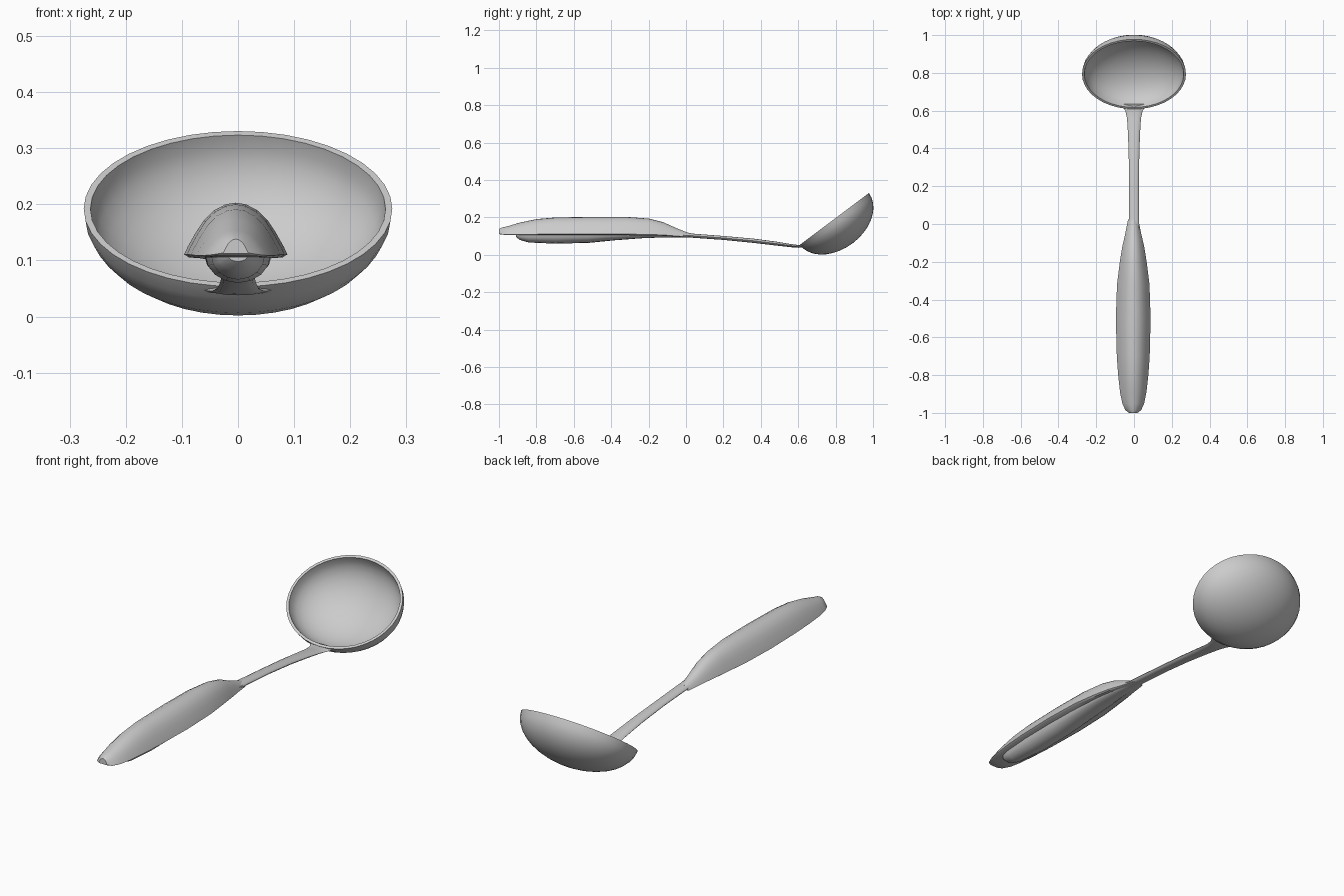
import bpy, bmesh, math
from mathutils import Vector

if "Cube" in bpy.data.objects:
    bpy.data.objects.remove(bpy.data.objects["Cube"])


def finish(name, bm, angle=35):
    bmesh.ops.recalc_face_normals(bm, faces=bm.faces)
    mesh = bpy.data.meshes.new(name)
    bm.to_mesh(mesh)
    bm.free()
    ob = bpy.data.objects.new(name, mesh)
    bpy.context.collection.objects.link(ob)
    bpy.ops.object.select_all(action='DESELECT')
    bpy.context.view_layer.objects.active = ob
    ob.select_set(True)
    bpy.ops.object.shade_smooth_by_angle(angle=math.radians(angle))
    return ob


def loft(name, rings):
    """Skin closed rings of equal length and cap both ends."""
    bm = bmesh.new()
    loops = [[bm.verts.new(p) for p in ring] for ring in rings]
    n = len(loops[0])
    for a, b in zip(loops, loops[1:]):
        for i in range(n):
            j = (i + 1) % n
            bm.faces.new((a[i], a[j], b[j], b[i]))
    bm.faces.new(loops[0])
    bm.faces.new(loops[-1])
    return finish(name, bm)


# Bowl: tilted half ellipsoid with a thin wall and an open top
centre = Vector((0, 0.793, 0.192))
along = Vector((0, 0.80, 0.60))
down = Vector((0, 0.60, -0.80))
SEG, ROWS, WALL = 40, 9, 0.012


def bowl_point(inset, row, seg):
    lat = row / ROWS * math.pi / 2
    t = seg / SEG * math.tau
    r = math.cos(lat)
    return (centre + Vector((1, 0, 0)) * (0.275 - inset) * r * math.cos(t)
            + along * (0.231 - inset) * r * math.sin(t)
            + down * (0.163 - inset) * math.sin(lat))


bm = bmesh.new()
shells = []
for inset in (0, WALL):
    rows = [[bm.verts.new(bowl_point(inset, r, s)) for s in range(SEG)] for r in range(ROWS)]
    pole = bm.verts.new(bowl_point(inset, ROWS, 0))
    for s in range(SEG):
        k = (s + 1) % SEG
        for a, b in zip(rows, rows[1:]):
            bm.faces.new((a[s], a[k], b[k], b[s]))
        bm.faces.new((rows[-1][s], rows[-1][k], pole))
    shells.append(rows[0])
for s in range(SEG):
    k = (s + 1) % SEG
    bm.faces.new((shells[0][s], shells[0][k], shells[1][k], shells[1][s]))
finish("bowl", bm)

# Neck: slim flattened bar, flaring where it meets the bowl
# y, half width, bottom z, top z
neck = [(-0.06, 0.028, 0.095, 0.120), (0.03, 0.027, 0.092, 0.114),
        (0.20, 0.026, 0.080, 0.101), (0.36, 0.028, 0.064, 0.087),
        (0.48, 0.032, 0.050, 0.071), (0.56, 0.037, 0.041, 0.058),
        (0.60, 0.046, 0.038, 0.053), (0.635, 0.068, 0.040, 0.054)]
rings = []
for y, w, lo, hi in neck:
    mid, h = (lo + hi) / 2, (hi - lo) / 2
    rings.append([(w * math.cos(i * math.tau / 12), y, mid + h * math.sin(i * math.tau / 12))
                  for i in range(12)])
loft("neck", rings)

# Grip: domed upper shell with a flat underside
# y, half width, bottom z, top z
grip = [(-1.0, 0.022, 0.112, 0.138), (-0.985, 0.042, 0.108, 0.146),
        (-0.95, 0.058, 0.106, 0.154), (-0.89, 0.070, 0.105, 0.172),
        (-0.80, 0.080, 0.105, 0.191), (-0.70, 0.087, 0.105, 0.200),
        (-0.50, 0.092, 0.105, 0.203), (-0.32, 0.086, 0.105, 0.203),
        (-0.20, 0.071, 0.104, 0.194), (-0.12, 0.058, 0.102, 0.174),
        (-0.05, 0.042, 0.098, 0.142), (0.0, 0.032, 0.095, 0.122),
        (0.025, 0.027, 0.094, 0.115)]
half = [(0.9, 0), (1, 0.06), (0.93, 0.2), (0.78, 0.45), (0.62, 0.68), (0.42, 0.86), (0.2, 0.97)]
dome = half + [(0, 1)] + [(-x, z) for x, z in reversed(half)]
loft("grip", [[(x * w - 0.004, y, lo + z * (hi - lo)) for x, z in dome]
              for y, w, lo, hi in grip])

# Underside keel: rounded ridge below the grip
# y, half width, bottom z
keel = [(-0.91, 0.018, 0.098), (-0.89, 0.036, 0.080), (-0.84, 0.048, 0.066),
        (-0.70, 0.058, 0.060), (-0.52, 0.060, 0.064), (-0.38, 0.057, 0.078),
        (-0.22, 0.048, 0.090), (-0.08, 0.034, 0.094), (0.0, 0.024, 0.094)]
rings = []
for y, w, lo in keel:
    lower = [(w * math.cos(i * math.pi / 8), y, 0.11 - (0.11 - lo) * math.sin(i * math.pi / 8))
             for i in range(9)]
    rings.append(lower)
loft("grip_keel", rings)
